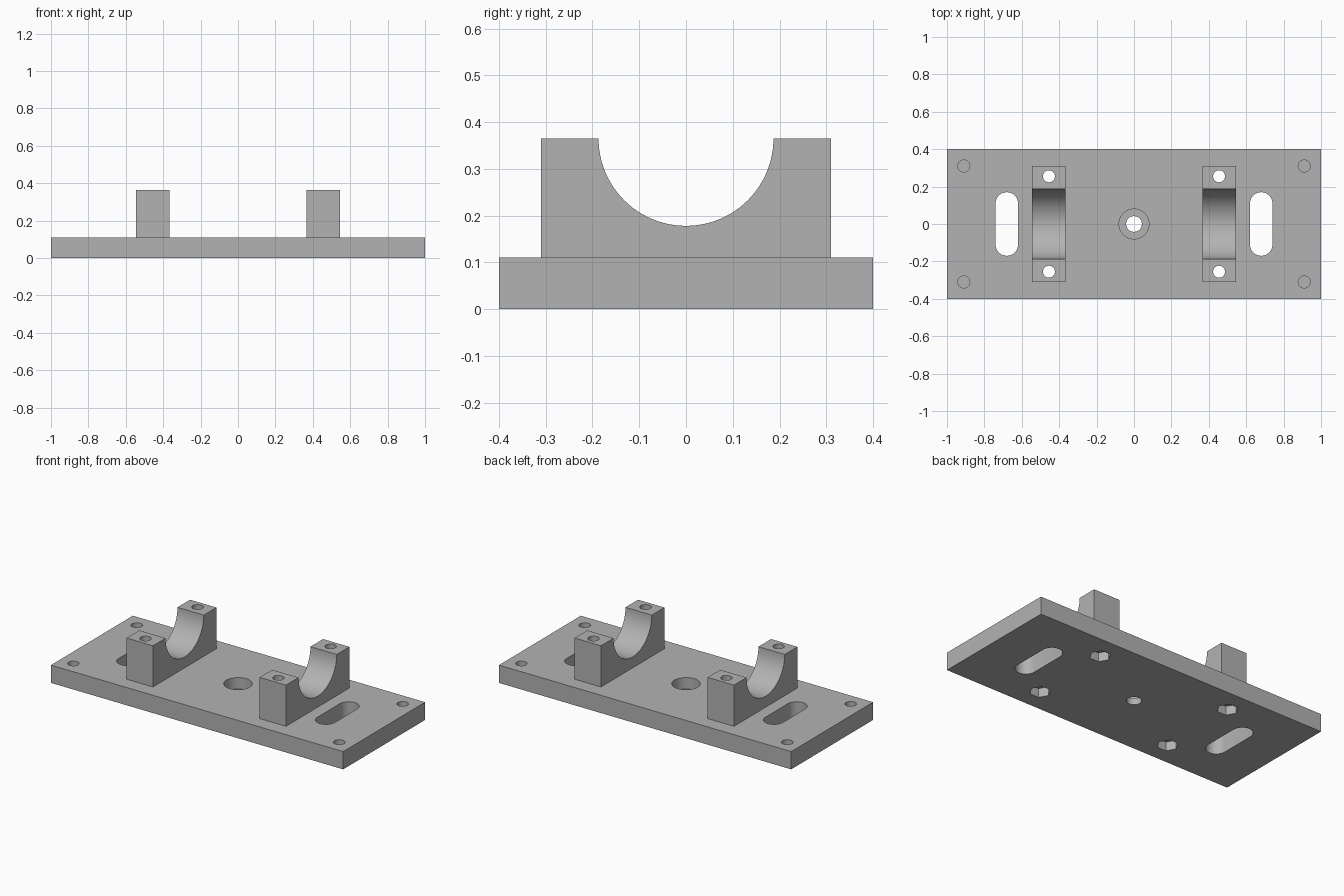
import bpy
import bmesh
import math
from mathutils import Matrix, Vector

cube = bpy.data.objects.get("Cube")
if cube:
    bpy.data.objects.remove(cube, do_unlink=True)

grey = bpy.data.materials.new("machined grey")
grey.use_nodes = True
colour = (0.45, 0.45, 0.45, 1)
grey.diffuse_color = colour
grey.node_tree.nodes["Principled BSDF"].inputs["Base Color"].default_value = colour

BASE_TOP, TOP = 0.11, 0.365
BLOCK_X, BLOCK_W, BLOCK_Y = 0.455, 0.18, 0.31
BOLT_Y = 0.255


def extrude(name, outline, depth):
    """Solid from a closed outline of 3D points, extruded along a vector."""
    bm = bmesh.new()
    face = bm.faces.new([bm.verts.new(p) for p in outline])
    swept = bmesh.ops.extrude_face_region(bm, geom=[face])["geom"]
    verts = [g for g in swept if isinstance(g, bmesh.types.BMVert)]
    bmesh.ops.translate(bm, verts=verts, vec=Vector(depth))
    bmesh.ops.recalc_face_normals(bm, faces=bm.faces)
    mesh = bpy.data.meshes.new(name)
    bm.to_mesh(mesh)
    bm.free()
    mesh.materials.append(grey)
    obj = bpy.data.objects.new(name, mesh)
    bpy.context.collection.objects.link(obj)
    return obj


def box(name, x, y, z0, z1):
    corners = [(-x, -y, z0), (x, -y, z0), (x, y, z0), (-x, y, z0)]
    return extrude(name, corners, (0, 0, z1 - z0))


def drill(x, y, radius, z0, z1, sides=48, stretch=0):
    """Vertical cutter: round, hexagonal, or a slot stretched along y."""
    pts = []
    for i in range(sides):
        a = 2 * math.pi * (i + (0.5 if stretch else 0)) / sides
        offset = math.copysign(stretch, math.sin(a))
        pts.append((x + radius * math.cos(a), y + radius * math.sin(a) + offset, z0))
    return extrude("cutter", pts, (0, 0, z1 - z0))


def cut(target, cutters):
    """Subtract cutters, then remove them."""
    for cutter in cutters:
        cutter.hide_render = True
        mod = target.modifiers.new("cut", "BOOLEAN")
        mod.operation = "DIFFERENCE"
        mod.solver = "EXACT"
        mod.object = cutter
    bpy.context.view_layer.update()
    evaluated = target.evaluated_get(bpy.context.evaluated_depsgraph_get())
    mesh = bpy.data.meshes.new_from_object(evaluated)
    target.modifiers.clear()
    target.data = mesh
    for cutter in cutters:
        bpy.data.objects.remove(cutter, do_unlink=True)


def smooth(obj):
    bpy.ops.object.select_all(action="DESELECT")
    obj.select_set(True)
    bpy.context.view_layer.objects.active = obj
    bpy.ops.object.shade_smooth_by_angle(angle=math.radians(30))


# Base plate with counterbored centre hole
base = box("base_plate", 1, 0.4, 0, BASE_TOP)
cutters = [drill(0, 0, 0.042, -0.1, 0.2), drill(0, 0, 0.08, 0.04, 0.2)]
for sx in (-1, 1):
    # Adjustment slots
    cutters.append(drill(sx * 0.68, 0, 0.06, -0.1, 0.2, stretch=0.11))
    for sy in (-1, 1):
        # Blind corner holes, bolt holes and hexagonal nut pockets
        cutters.append(drill(sx * 0.91, sy * 0.31, 0.032, 0.035, 0.2))
        cutters.append(drill(sx * BLOCK_X, sy * BOLT_Y, 0.032, -0.1, 0.2))
        cutters.append(drill(sx * BLOCK_X, sy * BOLT_Y, 0.06, -0.1, 0.055, sides=6))
cut(base, cutters)
smooth(base)

# Saddle blocks with a half-round cradle
for side, sx in (("right", -1), ("left", 1)):
    x0 = sx * BLOCK_X - BLOCK_W / 2
    outline = [(x0, BLOCK_Y, TOP), (x0, BLOCK_Y, BASE_TOP),
               (x0, -BLOCK_Y, BASE_TOP), (x0, -BLOCK_Y, TOP)]
    steps = 48
    for i in range(steps + 1):
        a = math.pi * (1 + i / steps)
        outline.append((x0, 0.187 * math.cos(a), TOP + 0.187 * math.sin(a)))
    saddle = extrude(side + "_saddle_block", outline, (BLOCK_W, 0, 0))
    cut(saddle, [drill(sx * BLOCK_X, sy * BOLT_Y, 0.032, 0, 0.5) for sy in (-1, 1)])
    smooth(saddle)
